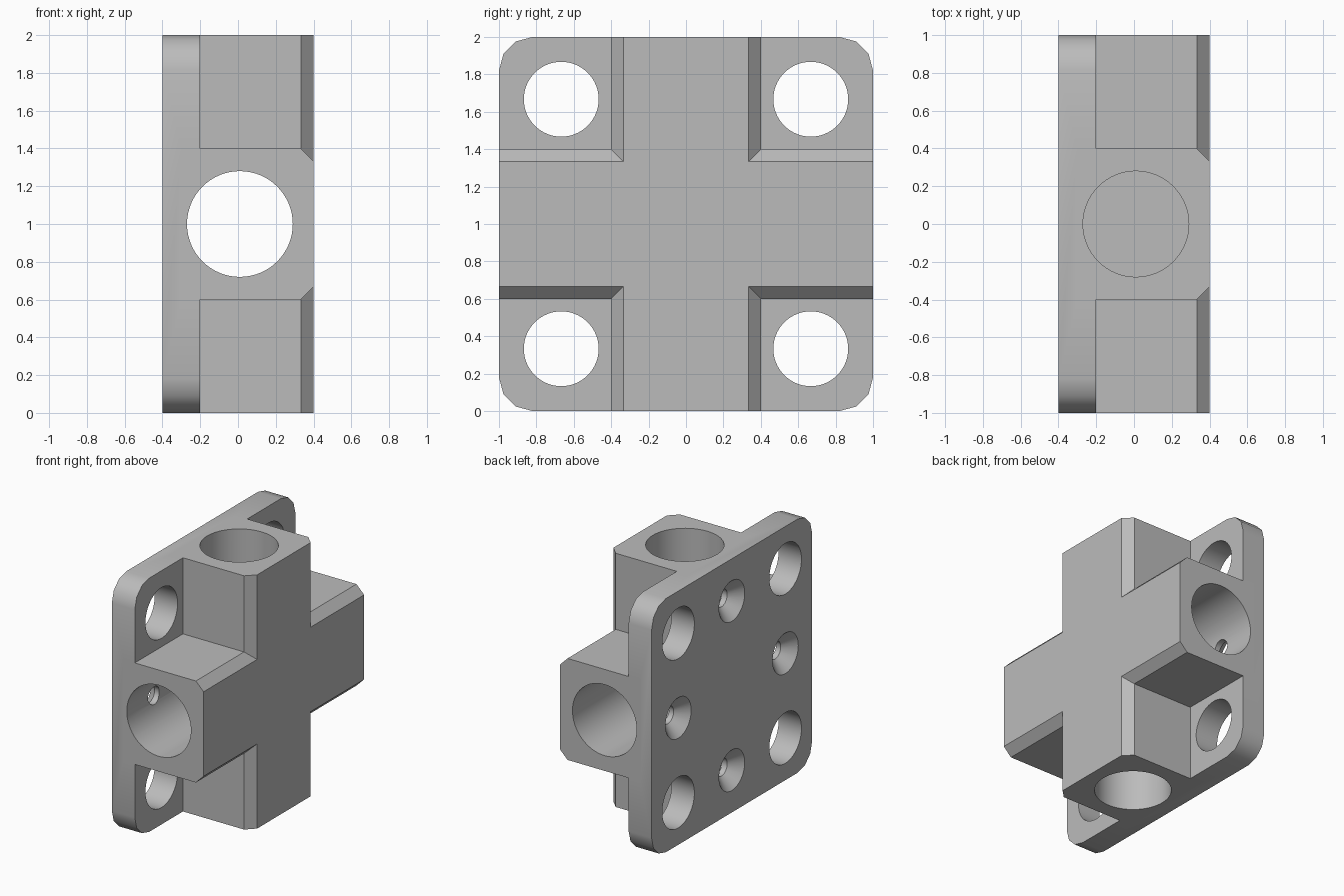
import bpy, bmesh, math
from mathutils import Matrix

cube = bpy.data.objects.get("Cube")
if cube:
    bpy.data.objects.remove(cube, do_unlink=True)

grey = bpy.data.materials.new("plain grey")
grey.use_nodes = True
grey.diffuse_color = (0.5, 0.5, 0.5, 1)
grey.node_tree.nodes["Principled BSDF"].inputs["Base Color"].default_value = (0.5, 0.5, 0.5, 1)

MID = 1.0       # height of the centre
BORE_X = 0.01   # bore axis
SPOT = 0.667    # hole spacing from the centre


def make_object(name, bm):
    bmesh.ops.recalc_face_normals(bm, faces=bm.faces)
    mesh = bpy.data.meshes.new(name)
    bm.to_mesh(mesh)
    bm.free()
    mesh.materials.append(grey)
    obj = bpy.data.objects.new(name, mesh)
    bpy.context.collection.objects.link(obj)
    return obj


def loft(name, layers):
    """Join outlines (x, [(y, z)...]) into a capped solid along x."""
    bm = bmesh.new()
    rings = [[bm.verts.new((x, y, z + MID)) for y, z in pts] for x, pts in layers]
    for a, b in zip(rings, rings[1:]):
        for i in range(len(a)):
            j = (i + 1) % len(a)
            bm.faces.new((a[i], a[j], b[j], b[i]))
    bm.faces.new(rings[0])
    bm.faces.new(rings[-1])
    return make_object(name, bm)


def quarter_turns(points):
    out = []
    for c, s in ((1, 0), (0, 1), (-1, 0), (0, -1)):
        out += [(c * y - s * z, s * y + c * z) for y, z in points]
    return out


def cross_outline(w):
    return quarter_turns([(1, -w), (1, w), (w, w)])


def cone(bm, r1, r2, depth, centre, axis):
    turn = {"x": Matrix.Rotation(math.pi / 2, 4, "Y"),
            "y": Matrix.Rotation(math.pi / 2, 4, "X"),
            "z": Matrix()}[axis]
    bmesh.ops.create_cone(bm, cap_ends=True, segments=64, radius1=r1, radius2=r2,
                          depth=depth, matrix=Matrix.Translation(centre) @ turn)


def boolean(target, other, operation):
    mod = target.modifiers.new(other.name, "BOOLEAN")
    mod.operation = operation
    mod.solver = "EXACT"
    mod.object = other
    bpy.context.view_layer.objects.active = target
    bpy.ops.object.modifier_apply(modifier=mod.name)
    bpy.data.objects.remove(other, do_unlink=True)


# Mounting plate with rounded corners
R = 0.18
corner = [(1 - R + R * math.cos(math.radians(a)), 1 - R + R * math.sin(math.radians(a)))
          for a in (0, 30, 60, 90)]
plate = quarter_turns(corner)
body = loft("cross_bracket", [(-0.4, plate), (-0.2, plate)])

# Cross block with chamfered front edges
block = loft("cross_block", [(-0.3, cross_outline(0.4)), (0.333, cross_outline(0.4)),
                             (0.4, cross_outline(0.333))])
boolean(body, block, "UNION")

# Through bore sideways, blind bores from top and bottom
bm = bmesh.new()
cone(bm, 0.28, 0.28, 2.4, (BORE_X, 0, MID), "y")
for side in (-1, 1):
    cone(bm, 0.28, 0.28, 0.8, (BORE_X, 0, MID + side * 0.8), "z")
# Mounting holes in the plate corners
for y in (-SPOT, SPOT):
    for z in (-SPOT, SPOT):
        cone(bm, 0.2, 0.2, 0.4, (-0.3, y, MID + z), "x")
boolean(body, make_object("bores", bm), "DIFFERENCE")

# Countersunk screw holes from the back into each bore
spots = quarter_turns([(SPOT, 0)])
for name, r1, r2, depth, x in (("screw_holes", 0.07, 0.07, 0.35, -0.3),
                               ("countersinks", 0.17, 0.06, 0.11, -0.355)):
    bm = bmesh.new()
    for y, z in spots:
        cone(bm, r1, r2, depth, (x, y, MID + z), "x")
    boolean(body, make_object(name, bm), "DIFFERENCE")

# Smooth the bores, keep the edges sharp
bpy.ops.object.select_all(action="DESELECT")
body.select_set(True)
bpy.context.view_layer.objects.active = body
bpy.ops.object.shade_smooth_by_angle(angle=math.radians(35))
